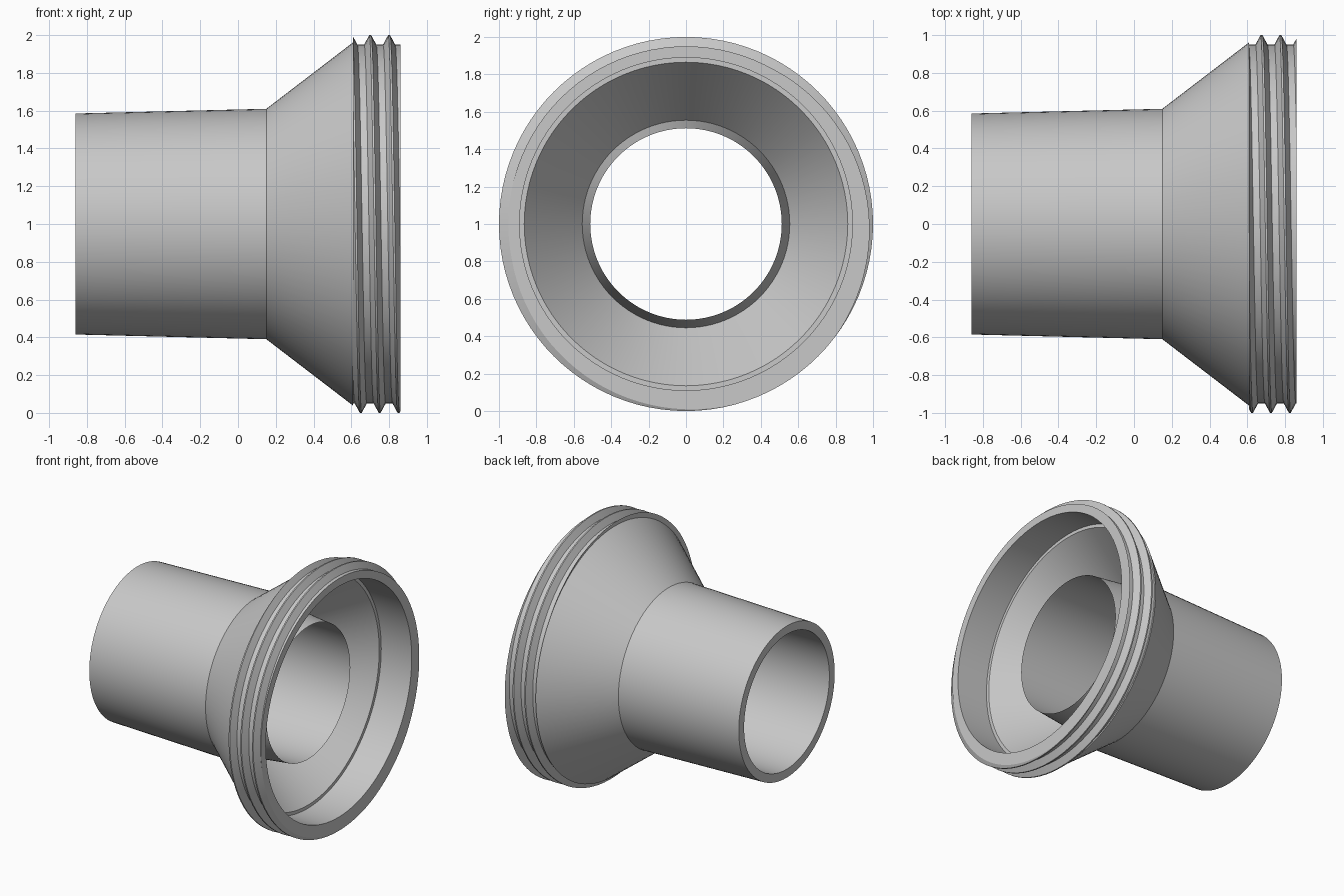
import bpy
import bmesh
import math

SEGMENTS = 96
FRONT, BACK = 0.86, -0.86        # open ends of the fitting along x
THREAD_START = 0.61
PITCH, ROOT, CREST = 0.1, 0.95, 1.0
FLAT_HALF, BASE_HALF = 0.005, 0.032
FIRST_CREST = 0.70               # crest position at the top of the collar

cube = bpy.data.objects.get("Cube")
if cube:
    bpy.data.objects.remove(cube, do_unlink=True)

grey = bpy.data.materials.new("light_grey")
grey.use_nodes = True
colour = (0.58, 0.58, 0.58, 1.0)
grey.diffuse_color = colour
grey.node_tree.nodes["Principled BSDF"].inputs["Base Color"].default_value = colour


def thread_radius(x, crest_x):
    """Radius of the ridged collar at x when one crest lies at crest_x."""
    d = abs((x - crest_x + PITCH / 2) % PITCH - PITCH / 2)
    t = (BASE_HALF - d) / (BASE_HALF - FLAT_HALF)
    return ROOT + (CREST - ROOT) * min(max(t, 0), 1)


def thread_points(turn):
    """Thread outline after a part turn, cut off at both collar ends."""
    crest_x = FIRST_CREST - PITCH * turn
    points = []
    for k in range(-2, 4):
        for offset in (-BASE_HALF, -FLAT_HALF, FLAT_HALF, BASE_HALF):
            x = crest_x + k * PITCH + offset
            x = min(max(x, THREAD_START), FRONT)
            points.append((x, thread_radius(x, crest_x)))
    # the collar ends always close on the end planes
    start = (THREAD_START, thread_radius(THREAD_START, crest_x))
    end = (FRONT, thread_radius(FRONT, crest_x))
    return [start] + points + [end]


# Outer pipe and flare, as (x, radius)
outer = [(BACK, 0.585), (0.15, 0.61), (THREAD_START, 0.962)]
# Mouth, ledge, inner cone, inner spout and bore
inner = [(FRONT, 0.89), (0.60, 0.89), (0.60, 0.865), (0.20, 0.555),
         (0.60, 0.512), (BACK, 0.52)]

# Sweep the section around the x axis; the thread advances with each step
bm = bmesh.new()
rows = []
for i in range(SEGMENTS + 1):
    turn = i / SEGMENTS
    a = turn * math.tau
    section = outer + thread_points(turn) + inner
    rows.append([bm.verts.new((x, r * math.sin(a), 1 + r * math.cos(a)))
                 for x, r in section])
for row, following in zip(rows, rows[1:]):
    for j in range(len(row)):
        k = (j + 1) % len(row)
        bm.faces.new((row[j], row[k], following[k], following[j]))
bmesh.ops.remove_doubles(bm, verts=bm.verts, dist=0.00005)
bmesh.ops.dissolve_degenerate(bm, edges=bm.edges, dist=0.00001)
bmesh.ops.recalc_face_normals(bm, faces=bm.faces)

mesh = bpy.data.meshes.new("threaded_pipe_adapter")
bm.to_mesh(mesh)
bm.free()
mesh.materials.append(grey)
adapter = bpy.data.objects.new("threaded_pipe_adapter", mesh)
bpy.context.collection.objects.link(adapter)

bpy.ops.object.select_all(action="DESELECT")
adapter.select_set(True)
bpy.context.view_layer.objects.active = adapter
bpy.ops.object.shade_smooth_by_angle(angle=math.radians(25))
